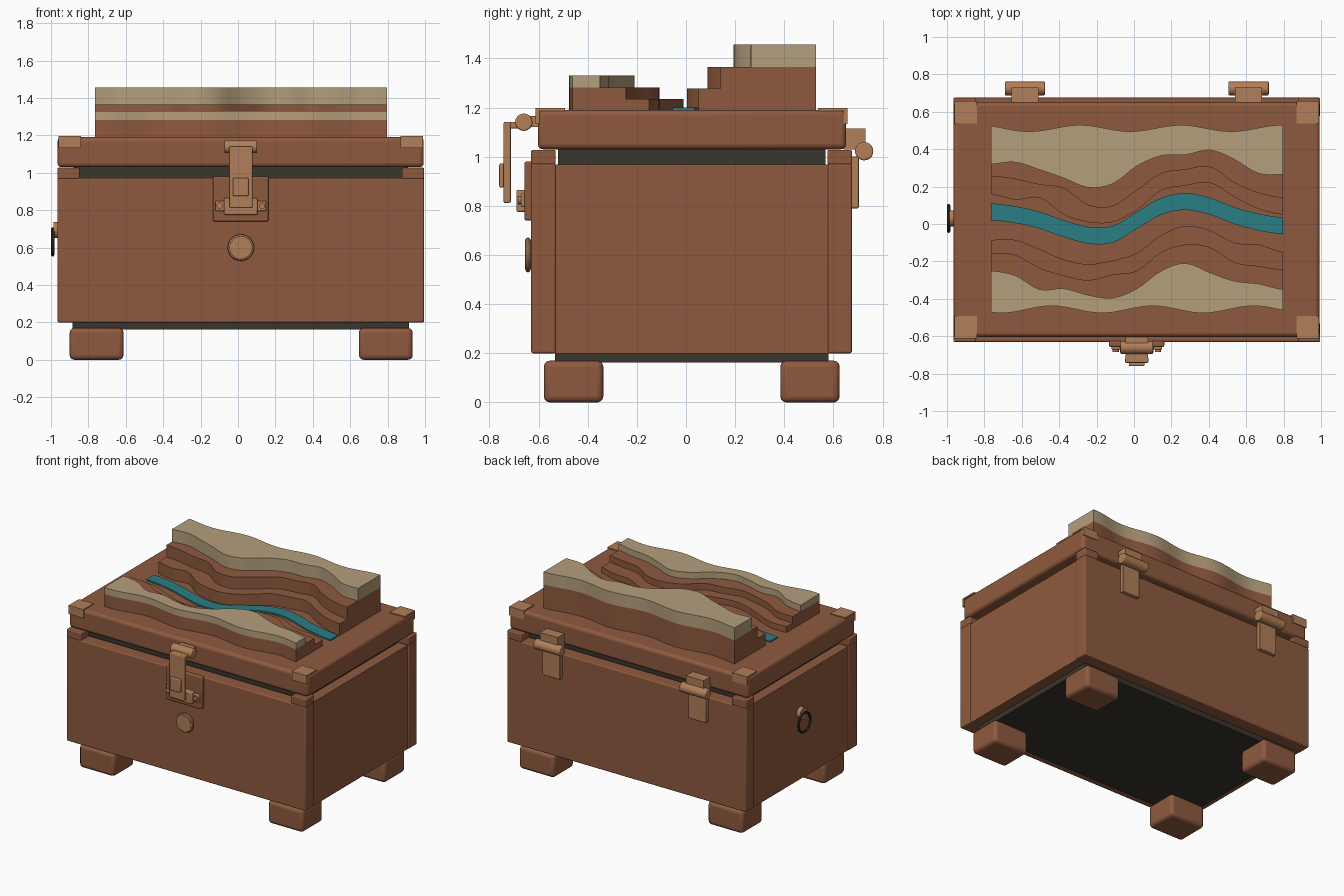
import bpy, bmesh, math
from mathutils import Matrix

if "Cube" in bpy.data.objects:
    bpy.data.objects.remove(bpy.data.objects["Cube"])

CX, CY = 0.015, 0.0225  # middle of the chest


def mat(name, rgb):
    m = bpy.data.materials.new(name)
    m.diffuse_color = (*rgb, 1)
    m.use_nodes = True
    m.node_tree.nodes["Principled BSDF"].inputs["Base Color"].default_value = m.diffuse_color
    return m


BROWN = mat("brown leather", (0.275, 0.102, 0.049))
COPPER = mat("copper", (0.44, 0.21, 0.098))
TAN = mat("sandstone tan", (0.46, 0.345, 0.2))
TEAL = mat("river teal", (0.022, 0.21, 0.23))
DARK = mat("dark trim", (0.042, 0.036, 0.027))


def finish(name, bm, material, bevel=0.0, smooth=False):
    bmesh.ops.recalc_face_normals(bm, faces=bm.faces)
    me = bpy.data.meshes.new(name)
    bm.to_mesh(me)
    bm.free()
    me.materials.append(material)
    ob = bpy.data.objects.new(name, me)
    bpy.context.collection.objects.link(ob)
    if bevel:
        b = ob.modifiers.new("bevel", "BEVEL")
        b.width, b.segments = bevel, 3
    if smooth or bevel:
        bpy.ops.object.select_all(action="DESELECT")
        ob.select_set(True)
        bpy.context.view_layer.objects.active = ob
        bpy.ops.object.shade_smooth_by_angle(angle=math.radians(35))
    return ob


def box(name, x, y, z, material, bevel=0.0):
    """Box from (min, max) ranges on each axis."""
    bm = bmesh.new()
    bmesh.ops.create_cube(bm, size=1)
    for v in bm.verts:
        for i, (a, b) in enumerate((x, y, z)):
            v.co[i] = (a + b) / 2 + v.co[i] * (b - a)
    return finish(name, bm, material, bevel)


def rod(name, centre, radius, length, axis, material, bevel=0.0):
    bm = bmesh.new()
    bmesh.ops.create_cone(bm, cap_ends=True, segments=32, radius1=radius,
                          radius2=radius, depth=length)
    rot = Matrix.Rotation(math.pi / 2, 4, "Y" if axis == "X" else "X")
    bmesh.ops.transform(bm, matrix=Matrix.Translation(centre) @ rot, verts=bm.verts)
    return finish(name, bm, material, bevel, True)


def ring(name, centre, major, minor, axis, material):
    bm = bmesh.new()
    n, k = 32, 8
    rows = []
    for i in range(n):
        a = 2 * math.pi * i / n
        row = []
        for j in range(k):
            b = 2 * math.pi * j / k
            r, h = major + minor * math.cos(b), minor * math.sin(b)
            u, w = r * math.cos(a), r * math.sin(a)
            p = (h, u, w) if axis == "X" else (u, h, w)
            row.append(bm.verts.new([c + d for c, d in zip(centre, p)]))
        rows.append(row)
    for i in range(n):
        for j in range(k):
            p, q = rows[i], rows[(i + 1) % n]
            bm.faces.new((p[j], q[j], q[(j + 1) % k], p[(j + 1) % k]))
    return finish(name, bm, material, 0, True)


# Chest body: full-width front and back boards, slightly inset sides
X0, X1, Y0, Y1 = -0.965, 0.995, -0.63, 0.675
box("front_board", (X0, X1), (Y0, -0.53), (0.2, 0.972), BROWN, 0.008)
box("back_board", (X0, X1), (0.577, Y1), (0.2, 0.972), BROWN, 0.008)
box("left_board", (X0 + 0.008, X0 + 0.1), (-0.535, 0.582), (0.2, 0.968), BROWN)
box("right_board", (X1 - 0.1, X1 - 0.008), (-0.535, 0.582), (0.2, 0.968), BROWN)
box("inner_liner", (-0.88, 0.91), (-0.52, 0.567), (0.9, 1.03), DARK)
box("base_plate", (-0.885, 0.915), (-0.533, 0.58), (0.162, 0.22), DARK)

# Lid
box("lid", (-0.965, 0.993), (-0.603, 0.652), (1.03, 1.19), BROWN, 0.022)

# Parts repeated at the four corners
for sx in (-1, 1):
    for sy in (-1, 1):
        def span(c, s, a, b):
            return tuple(sorted((c + s * a, c + s * b)))
        box("foot", span(0.017, sx, 0.629, 0.917), span(0.0235, sy, 0.36, 0.602),
            (0, 0.17), BROWN, 0.025)
        box("body_corner_block", span(CX, sx, 0.862, 0.98),
            span(CY, sy, 0.553, 0.6525), (0.968, 1.027), BROWN, 0.006)
        box("lid_corner_plate", span(CX, sx, 0.855, 0.975),
            span(CY, sy, 0.515, 0.634), (1.186, 1.197), COPPER)
        box("lid_corner_lip", span(CX, sx, 0.855, 0.975),
            span(CY, sy, 0.618, 0.634), (1.133, 1.197), COPPER)

# Canyon relief: edge heights in y, sampled evenly along x
TX0, TX1 = -0.765, 0.797
RIVER = [.065, .05, .02, -.025, -.06, -.055, .02, .095, .12, .095, .045, .01, -.01]
BACK_LOW = [.16, .13, .14, .05, .01, .01, .075, .18, .205, .22, .145, .08, .05]
BACK_MID = [.255, .24, .21, .19, .1, .095, .18, .27, .29, .305, .22, .165, .14]
BACK_TOP = [.32, .33, .29, .245, .195, .215, .31, .365, .37, .395, .345, .27, .265]
FRONT_LOW = [-.085, -.085, -.135, -.19, -.215, -.195, -.155, -.06, -.01, -.035, -.1, -.11, -.15]
FRONT_MID = [-.155, -.165, -.235, -.275, -.3, -.27, -.25, -.15, -.11, -.125, -.205, -.225, -.245]
FRONT_TOP = [-.25, -.275, -.35, -.345, -.38, -.395, -.345, -.25, -.21, -.26, -.305, -.32, -.35]


def contour(ys):
    """Smooth curve through evenly spaced values."""
    def f(t):
        s = t * (len(ys) - 1)
        i = min(int(s), len(ys) - 2)
        u = s - i
        p0, p1 = ys[max(i - 1, 0)], ys[i]
        p2, p3 = ys[i + 1], ys[min(i + 2, len(ys) - 1)]
        return p1 + 0.5 * u * (p2 - p0 + u * (2 * p0 - 5 * p1 + 4 * p2 - p3
                                              + u * (3 * (p1 - p2) + p3 - p0)))
    return f


def wave(mid, amp, peak):
    return lambda t: mid + amp * math.cos(
        2 * math.pi * (TX0 + t * (TX1 - TX0) - peak) / 0.54)


def slab(name, edge_a, edge_b, z0, z1, material, n=48):
    """Strip between two wavy edges, as a closed solid."""
    bm = bmesh.new()
    rows = []
    for i in range(n + 1):
        t = i / n
        x, a, b = TX0 + t * (TX1 - TX0), edge_a(t), edge_b(t)
        rows.append([bm.verts.new(c) for c in
                     ((x, a, z0), (x, b, z0), (x, b, z1), (x, a, z1))])
    for p, q in zip(rows, rows[1:]):
        for j in range(4):
            k = (j + 1) % 4
            bm.faces.new((p[j], q[j], q[k], p[k]))
    bm.faces.new(rows[0])
    bm.faces.new(rows[-1])
    return finish(name, bm, material, 0, True)


mid = contour(RIVER)
slab("river", lambda t: mid(t) - 0.045, lambda t: mid(t) + 0.045, 1.185, 1.2, TEAL)
back, front = wave(0.512, 0.017, -0.29), wave(-0.457, -0.019, -0.17)
for side, outer, layers in (
        ("back", back, ((BACK_LOW, 1.185, 1.277, BROWN), (BACK_MID, 1.277, 1.365, BROWN),
                        (BACK_TOP, 1.365, 1.457, TAN))),
        ("front", front, ((FRONT_LOW, 1.185, 1.234, BROWN), (FRONT_MID, 1.234, 1.282, BROWN),
                          (FRONT_TOP, 1.282, 1.33, TAN)))):
    for ys, z0, z1, m in layers:
        slab(side + "_canyon_layer", contour(ys), outer, z0, z1, m)

# Front latch
box("latch_plate", (-0.133, 0.162), (-0.657, -0.625), (0.74, 0.98), BROWN, 0.008)
rod("latch_roller", (CX, -0.66, 1.14), 0.035, 0.175, "X", COPPER, 0.006)
box("latch_roller_mount", (-0.045, 0.075), (-0.655, -0.595), (1.12, 1.165), COPPER)
box("latch_arm", (-0.045, 0.075), (-0.742, -0.66), (1.115, 1.142), COPPER, 0.006)
box("latch_strap", (-0.047, 0.077), (-0.742, -0.713), (0.812, 1.142), COPPER, 0.006)
box("latch_grip", (-0.028, 0.056), (-0.76, -0.74), (0.875, 0.972), COPPER, 0.006)
box("latch_catch", (-0.075, 0.105), (-0.69, -0.65), (0.775, 0.865), COPPER, 0.008)
box("latch_bar", (-0.12, 0.15), (-0.672, -0.65), (0.795, 0.85), COPPER, 0.006)
for s in (-1, 1):
    rod("latch_screw", (CX + s * 0.113, -0.674, 0.823), 0.017, 0.02, "Y", COPPER)

# Round lock button below the latch
rod("lock_disc", (CX, -0.641, 0.6), 0.058, 0.03, "Y", COPPER)
ring("lock_rim", (CX, -0.643, 0.6), 0.06, 0.011, "Y", COPPER)

# Two rear hinges
for s in (-1, 1):
    hx = CX + s * 0.598
    rod("hinge_barrel", (hx, 0.725, 1.022), 0.037, 0.215, "X", COPPER, 0.006)
    box("hinge_upper_leaf", (hx - 0.072, hx + 0.072), (0.64, 0.73), (1.03, 1.115), COPPER)
    box("hinge_lower_leaf", (hx - 0.072, hx + 0.072), (0.67, 0.703), (0.79, 1.0), COPPER, 0.005)

# Pull ring on the left side
rod("ring_stud", (-0.972, 0.03, 0.695), 0.043, 0.03, "X", COPPER)
ring("pull_ring", (-0.991, 0.03, 0.63), 0.069, 0.009, "X", DARK)
